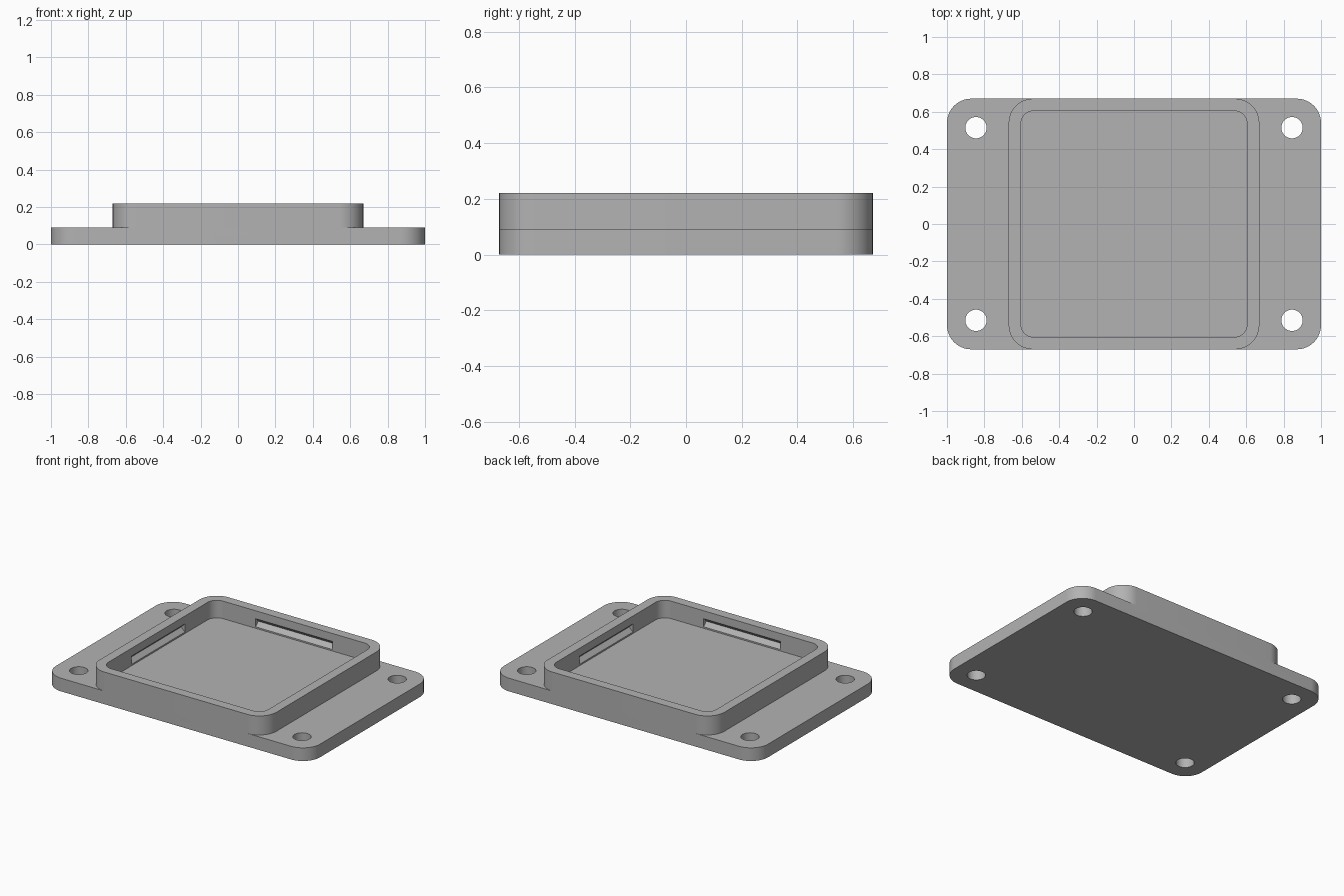
import bpy, bmesh, math

cube = bpy.data.objects.get("Cube")
if cube:
    bpy.data.objects.remove(cube, do_unlink=True)

grey = bpy.data.materials.new("plain grey")
grey.use_nodes = True
COLOUR = (0.45, 0.45, 0.45, 1)
grey.diffuse_color = COLOUR
grey.node_tree.nodes["Principled BSDF"].inputs["Base Color"].default_value = COLOUR

HALF_X, HALF_Y = 1.0, 0.67      # base plate
PLATE_Z, TOP_Z, FLOOR_Z = 0.09, 0.22, 0.10
POCKET = 0.605                  # half width of the recess


def prism(name, points, offset):
    """Extrude a closed outline of 3D points along an offset."""
    bm = bmesh.new()
    face = bm.faces.new([bm.verts.new(p) for p in points])
    out = bmesh.ops.extrude_face_region(bm, geom=[face])
    new = [g for g in out["geom"] if isinstance(g, bmesh.types.BMVert)]
    bmesh.ops.translate(bm, verts=new, vec=offset)
    bmesh.ops.recalc_face_normals(bm, faces=bm.faces)
    mesh = bpy.data.meshes.new(name)
    bm.to_mesh(mesh)
    bm.free()
    mesh.materials.append(grey)
    obj = bpy.data.objects.new(name, mesh)
    bpy.context.collection.objects.link(obj)
    return obj


def rounded_block(name, hx, hy, r, z0, z1, cx=0, cy=0, steps=16):
    pts = []
    for k, (sx, sy) in enumerate([(1, 1), (-1, 1), (-1, -1), (1, -1)]):
        for i in range(steps + 1):
            a = math.pi / 2 * (k + i / steps)
            pts.append((cx + sx * (hx - r) + r * math.cos(a),
                        cy + sy * (hy - r) + r * math.sin(a), z0))
    return prism(name, pts, (0, 0, z1 - z0))


def cylinder(name, r, x, y, z0, z1, sides=48):
    pts = [(x + r * math.cos(2 * math.pi * i / sides),
            y + r * math.sin(2 * math.pi * i / sides), z0) for i in range(sides)]
    return prism(name, pts, (0, 0, z1 - z0))


def combine(target, other, operation):
    mod = target.modifiers.new(operation.lower(), 'BOOLEAN')
    mod.operation, mod.solver, mod.object = operation, 'EXACT', other
    bpy.context.view_layer.objects.active = target
    bpy.ops.object.modifier_apply(modifier=mod.name)
    bpy.data.objects.remove(other, do_unlink=True)


# Mounting plate with the raised square housing
body = rounded_block("enclosure_base", HALF_X, HALF_Y, 0.13, 0, PLATE_Z)
combine(body, rounded_block("housing", HALF_Y, HALF_Y, 0.13, 0, TOP_Z), 'UNION')

# Recess
combine(body, rounded_block("recess_cutter", POCKET, POCKET, 0.07, FLOOR_Z, 0.4), 'DIFFERENCE')

# Screw holes
for sx in (-1, 1):
    for sy in (-1, 1):
        combine(body, cylinder("hole_cutter", 0.057, sx * 0.845, sy * 0.515, -0.1, 0.2), 'DIFFERENCE')

# V-shaped snap grooves in the four inner walls
for k in range(4):
    profile = [(-0.29, POCKET - 0.02, 0.11), (-0.29, POCKET, 0.11),
               (-0.29, POCKET + 0.028, 0.138), (-0.29, POCKET, 0.166),
               (-0.29, POCKET - 0.02, 0.166)]
    groove = prism("groove_cutter", profile, (0.58, 0, 0))
    groove.rotation_euler.z = k * math.pi / 2
    bpy.context.view_layer.update()
    combine(body, groove, 'DIFFERENCE')

# Merge flat faces and shade
bm = bmesh.new()
bm.from_mesh(body.data)
bmesh.ops.remove_doubles(bm, verts=bm.verts, dist=0.0001)
bmesh.ops.dissolve_limit(bm, angle_limit=0.01, verts=bm.verts, edges=bm.edges)
bm.to_mesh(body.data)
bm.free()
bpy.ops.object.select_all(action='DESELECT')
body.select_set(True)
bpy.context.view_layer.objects.active = body
bpy.ops.object.shade_smooth_by_angle(angle=math.radians(30))
